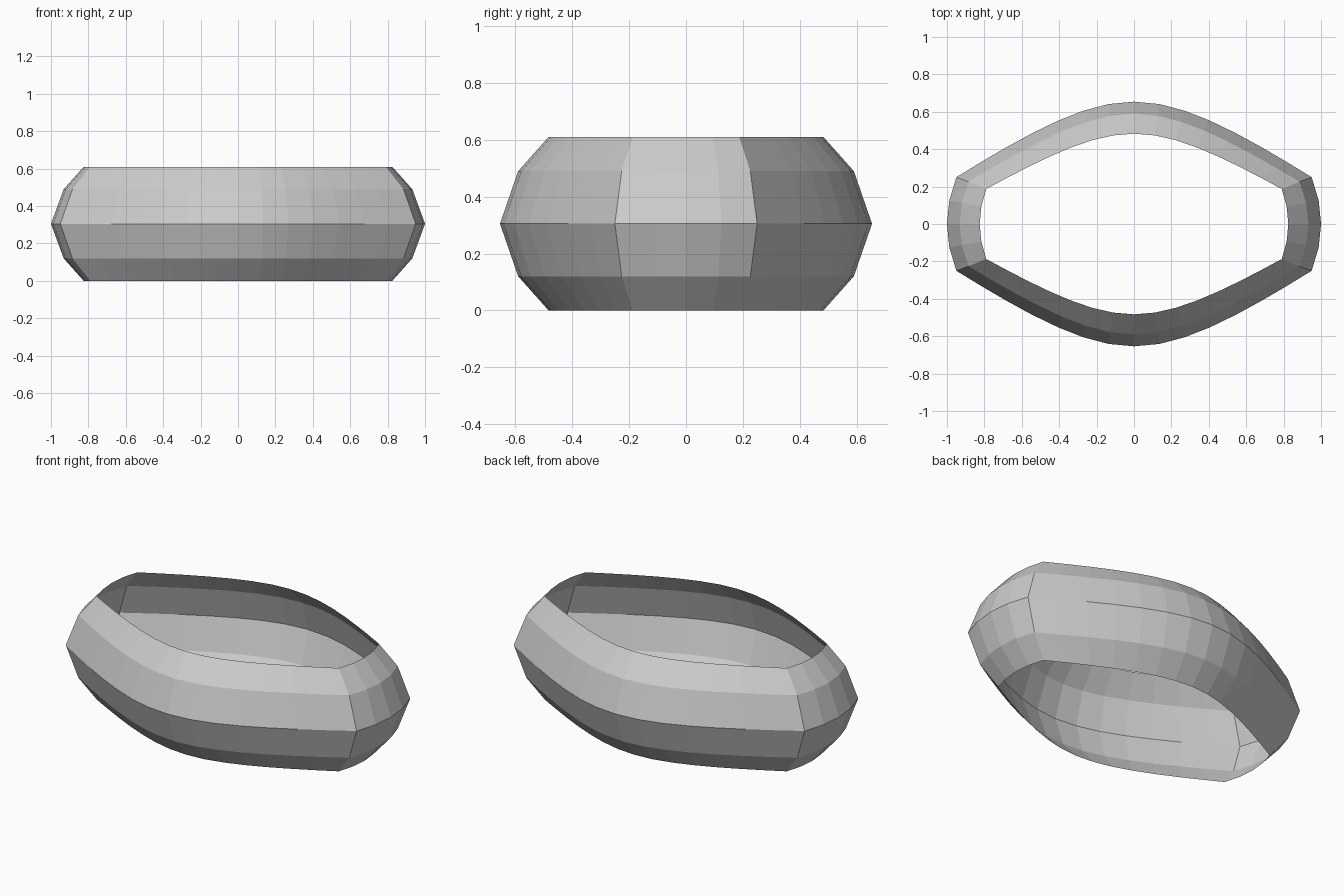
import bpy, bmesh, math

if "Cube" in bpy.data.objects:
    bpy.data.objects.remove(bpy.data.objects["Cube"])

# Each level: z, corner x, corner y, end x, side y
RIM = (0.79, 0.187, 0.825, 0.483)
SHOULDER = (0.885, 0.226, 0.932, 0.59)
WAIST = (0.95, 0.25, 1.0, 0.654)
LEVELS = [(0.0, RIM), (0.12, SHOULDER), (0.305, WAIST), (0.49, SHOULDER), (0.61, RIM)]
SIDE_STEPS, END_STEPS = 14, 4


def outline(cx, cy, ex, sy):
    """Counter-clockwise outline: bulging end, corner, long bowed side, then mirrored."""
    half = []
    for i in range(END_STEPS):  # short end at +x
        t = -1 + 2 * i / END_STEPS
        half.append((ex - (ex - cx) * t * t, cy * t))
    a = 0.5  # softness of the side's crown
    for i in range(SIDE_STEPS):  # long side at +y
        t = 1 - 2 * i / SIDE_STEPS
        drop = (math.hypot(t * 0.95, a) - a) / (math.hypot(0.95, a) - a)
        half.append((cx * t, sy - (sy - cy) * drop))
    return half + [(-x, -y) for x, y in half]


# Open faceted band, skinned through the five levels
bm = bmesh.new()
rings = [[bm.verts.new((x, y, z)) for x, y in outline(*dims)] for z, dims in LEVELS]
for low, high in zip(rings, rings[1:]):
    n = len(low)
    for i in range(n):
        j = (i + 1) % n
        bm.faces.new((low[i], low[j], high[j], high[i]))
mesh = bpy.data.meshes.new("faceted_band")
bm.to_mesh(mesh)
bm.free()
band = bpy.data.objects.new("faceted_band", mesh)
bpy.context.collection.objects.link(band)
